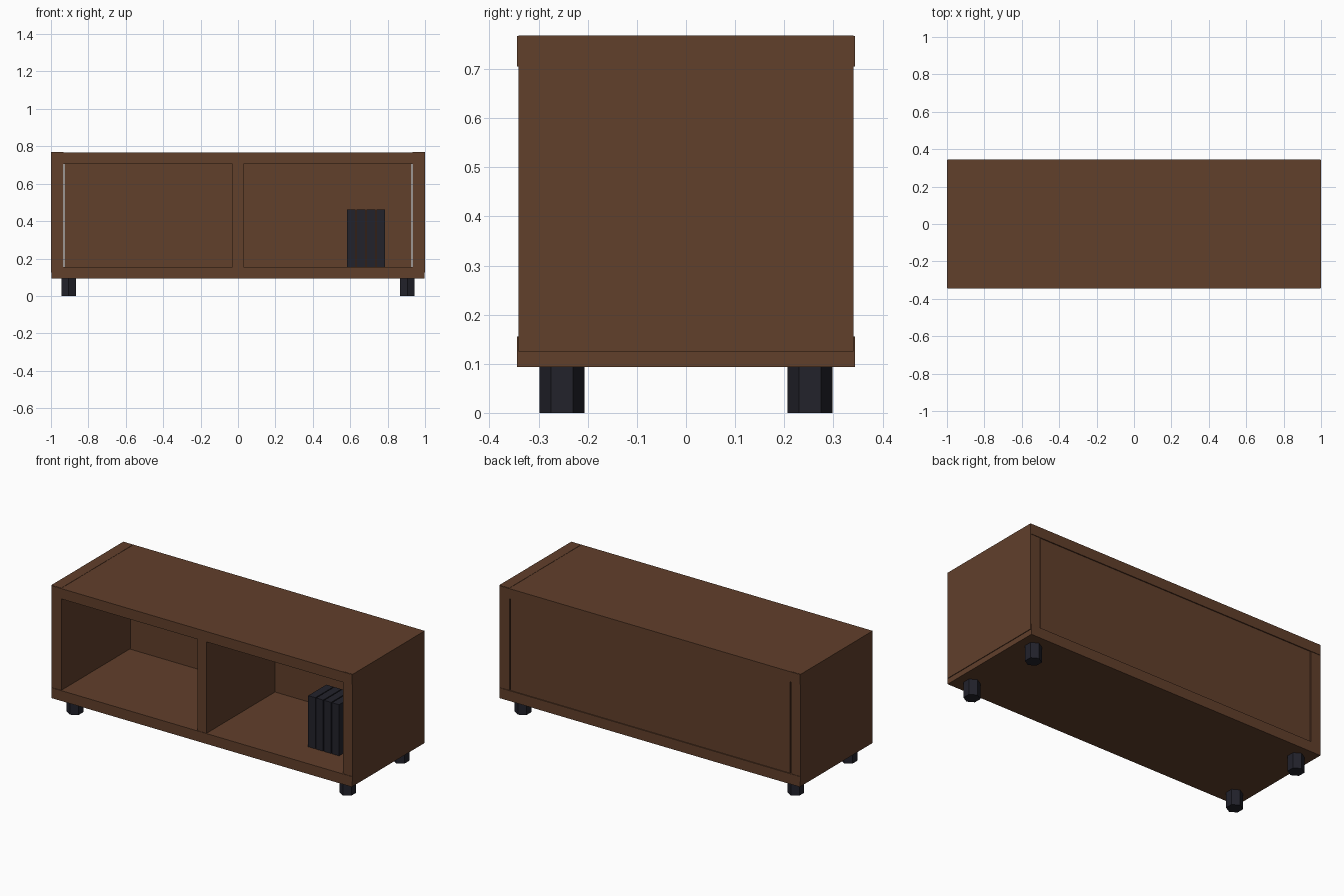
import bpy

if "Cube" in bpy.data.objects:
    bpy.data.objects.remove(bpy.data.objects["Cube"])


def material(name, rgb):
    m = bpy.data.materials.new(name)
    m.diffuse_color = (*rgb, 1)
    m.use_nodes = True
    m.node_tree.nodes["Principled BSDF"].inputs["Base Color"].default_value = m.diffuse_color
    return m


wood = material("walnut_brown", (0.120, 0.050, 0.024))
dark = material("charcoal", (0.016, 0.016, 0.024))


def box(name, x, y, z, mat):
    """Box from (min, max) ranges on each axis."""
    bpy.ops.mesh.primitive_cube_add(
        size=1, location=[(a + b) / 2 for a, b in (x, y, z)])
    ob = bpy.context.object
    ob.name = name
    ob.scale = [b - a for a, b in (x, y, z)]
    bpy.ops.object.transform_apply(location=False, rotation=False, scale=True)
    ob.data.materials.append(mat)
    return ob


# Cabinet shell: top and bottom boards stand slightly proud of the sides
box("top_board", (-0.997, 0.997), (-0.344, 0.344), (0.705, 0.767), wood)
box("bottom_board", (-0.996, 0.996), (-0.344, 0.344), (0.093, 0.155), wood)
for name, s in (("left", -1), ("right", 1)):
    box(name + "_side", sorted((s * 0.934, s * 1.0)), (-0.341, 0.341),
        (0.125, 0.7685), wood)

# Back panel with a narrow gap at each end, and the centre divider
box("back_panel", (-0.928, 0.928), (0.308, 0.338), (0.15, 0.71), wood)
box("divider", (-0.03, 0.03), (-0.341, 0.31), (0.15, 0.71), wood)

# Row of books on the right shelf
for i in range(4):
    x = 0.582 + i * 0.0527
    box(f"book_{i + 1}", (x, x + 0.047), (-0.166, 0.006), (0.155, 0.462), dark)

# Hexagonal feet
for xn, sx in (("left", -1), ("right", 1)):
    for yn, sy in (("front", -1), ("back", 1)):
        bpy.ops.mesh.primitive_cylinder_add(
            vertices=6, radius=0.0455, depth=0.095,
            location=(sx * 0.905, sy * 0.2525, 0.0475))
        foot = bpy.context.object
        foot.name = f"{yn}_{xn}_foot"
        foot.data.materials.append(dark)
